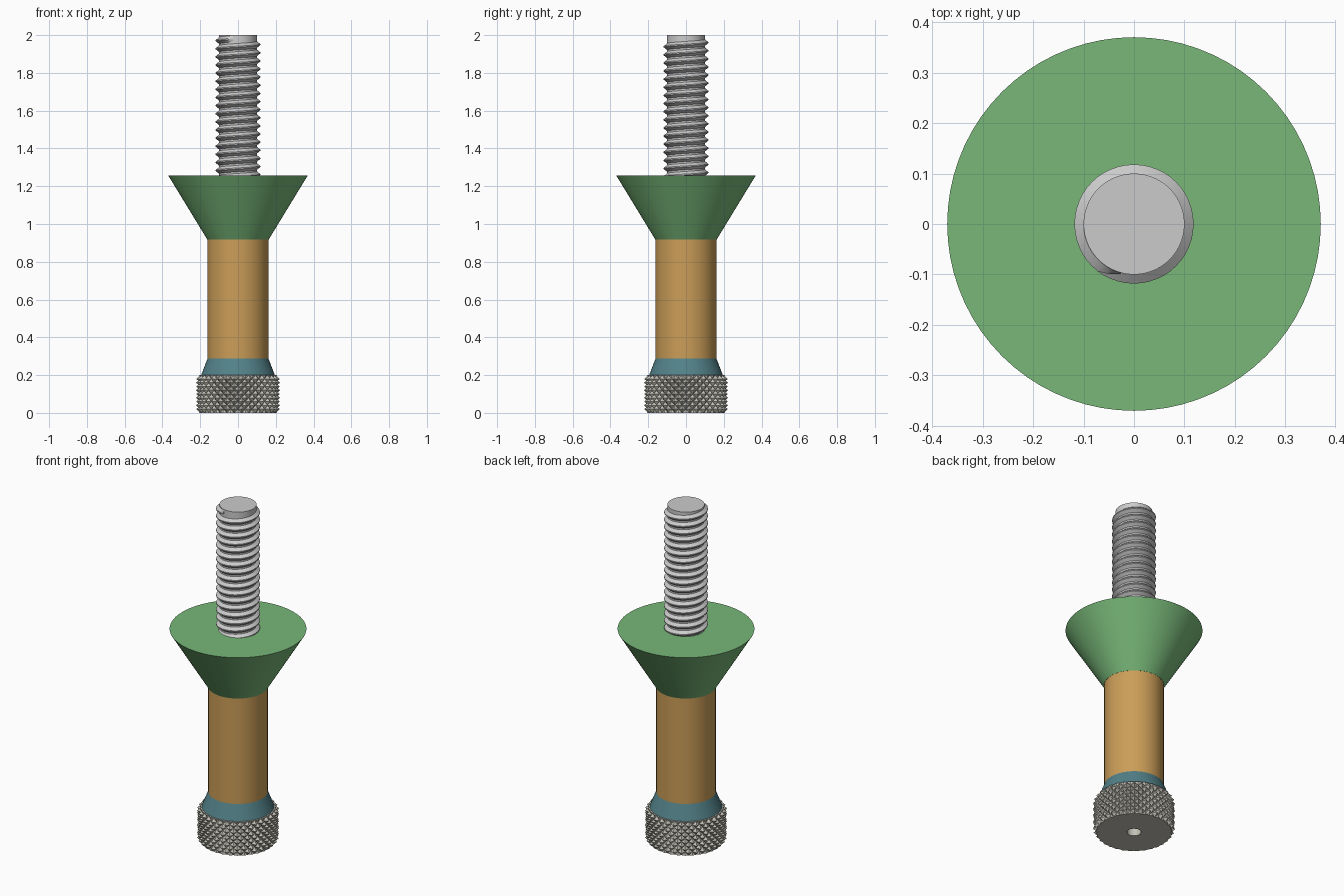
import bpy, bmesh, math

if "Cube" in bpy.data.objects:
    bpy.data.objects.remove(bpy.data.objects["Cube"])

TAU = 2 * math.pi
STEEL = (0.71, 0.73, 0.72)


def finish(bm, name, color=None, smooth=True):
    bmesh.ops.recalc_face_normals(bm, faces=bm.faces)
    mesh = bpy.data.meshes.new(name)
    bm.to_mesh(mesh)
    bm.free()
    obj = bpy.data.objects.new(name, mesh)
    bpy.context.collection.objects.link(obj)
    if color:
        mat = bpy.data.materials.new(name + "_color")
        mat.diffuse_color = (*color, 1)
        mat.use_nodes = True
        mat.node_tree.nodes["Principled BSDF"].inputs["Base Color"].default_value = mat.diffuse_color
        mesh.materials.append(mat)
    if smooth:
        bpy.ops.object.select_all(action='DESELECT')
        obj.select_set(True)
        bpy.context.view_layer.objects.active = obj
        bpy.ops.object.shade_smooth_by_angle(angle=math.radians(30))
    return obj


def frustum(name, r1, r2, z1, z2, color=None, sides=72, smooth=True):
    bm = bmesh.new()
    rings = [[bm.verts.new((r * math.cos(TAU * i / sides), r * math.sin(TAU * i / sides), z))
              for i in range(sides)] for r, z in ((r1, z1), (r2, z2))]
    for i in range(sides):
        j = (i + 1) % sides
        bm.faces.new((rings[0][i], rings[0][j], rings[1][j], rings[1][i]))
    bm.faces.new(rings[0][::-1])
    bm.faces.new(rings[1])
    return finish(bm, name, color, smooth)


def knurled_knob(name, root, crest, height, rows, cols, color):
    # alternating tips and valleys form diamond pyramids
    bm = bmesh.new()

    def ring(r_of, z):
        return [bm.verts.new((r_of(i) * math.cos(TAU * i / cols),
                              r_of(i) * math.sin(TAU * i / cols), z)) for i in range(cols)]

    grid = []
    for j in range(rows + 1):
        limit = root + 0.006 if j in (0, rows) else crest
        grid.append(ring(lambda i: limit if (i + j) % 2 == 0 else root, height * j / rows))
    for j in range(rows):
        for i in range(cols):
            k = (i + 1) % cols
            a, b, c, d = grid[j][i], grid[j][k], grid[j + 1][k], grid[j + 1][i]
            if (i + j) % 2 == 0:
                bm.faces.new((a, b, d))
                bm.faces.new((b, c, d))
            else:
                bm.faces.new((a, b, c))
                bm.faces.new((a, c, d))
    bm.faces.new(grid[-1])
    # underside with a deep centre hole
    previous = grid[0]
    for r, z in ((0.038, 0), (0.038, 0.15)):
        inner = ring(lambda i: r, z)
        for i in range(cols):
            k = (i + 1) % cols
            bm.faces.new((previous[k], previous[i], inner[i], inner[k]))
        previous = inner
    bm.faces.new(previous[::-1])
    return finish(bm, name, color, smooth=False)


def helical_thread(name, root, crest, z1, z2, pitch, end_angle, color, steps=48):
    bm = bmesh.new()
    count = int((z2 - z1) / pitch * steps)
    base = root - 0.003
    profile = ((base, -0.0195), (crest, -0.003), (crest, 0.003), (base, 0.0195))
    sections = []
    for s in range(count + 1):
        back = count - s
        a = end_angle - TAU * back / steps
        z = z2 - pitch * back / steps
        fade = min(1, (back + 1) / 4)
        section = []
        for r, dz in profile:
            rr = base + (r - base) * fade
            section.append(bm.verts.new((rr * math.cos(a), rr * math.sin(a), z + dz)))
        sections.append(section)
    for p, q in zip(sections, sections[1:]):
        for k in range(4):
            m = (k + 1) % 4
            bm.faces.new((p[k], p[m], q[m], q[k]))
    bm.faces.new(sections[0])
    bm.faces.new(sections[-1][::-1])
    return finish(bm, name, color)


# knob and shaft
knurled_knob("knurled_knob", 0.2, 0.222, 0.2, 10, 64, (0.54, 0.53, 0.47))
frustum("collar", 0.195, 0.161, 0.2, 0.288, (0.085, 0.222, 0.25))
frustum("sleeve", 0.161, 0.161, 0.288, 0.917, (0.60, 0.34, 0.097))
frustum("flared_cone", 0.162, 0.37, 0.917, 1.258, (0.188, 0.478, 0.19))

# threaded rod
frustum("rod_core", 0.1, 0.1, 1.2, 2.0, STEEL)
helical_thread("rod_thread", 0.1, 0.118, 1.235, 1.98, 0.043, math.radians(-105), STEEL)
